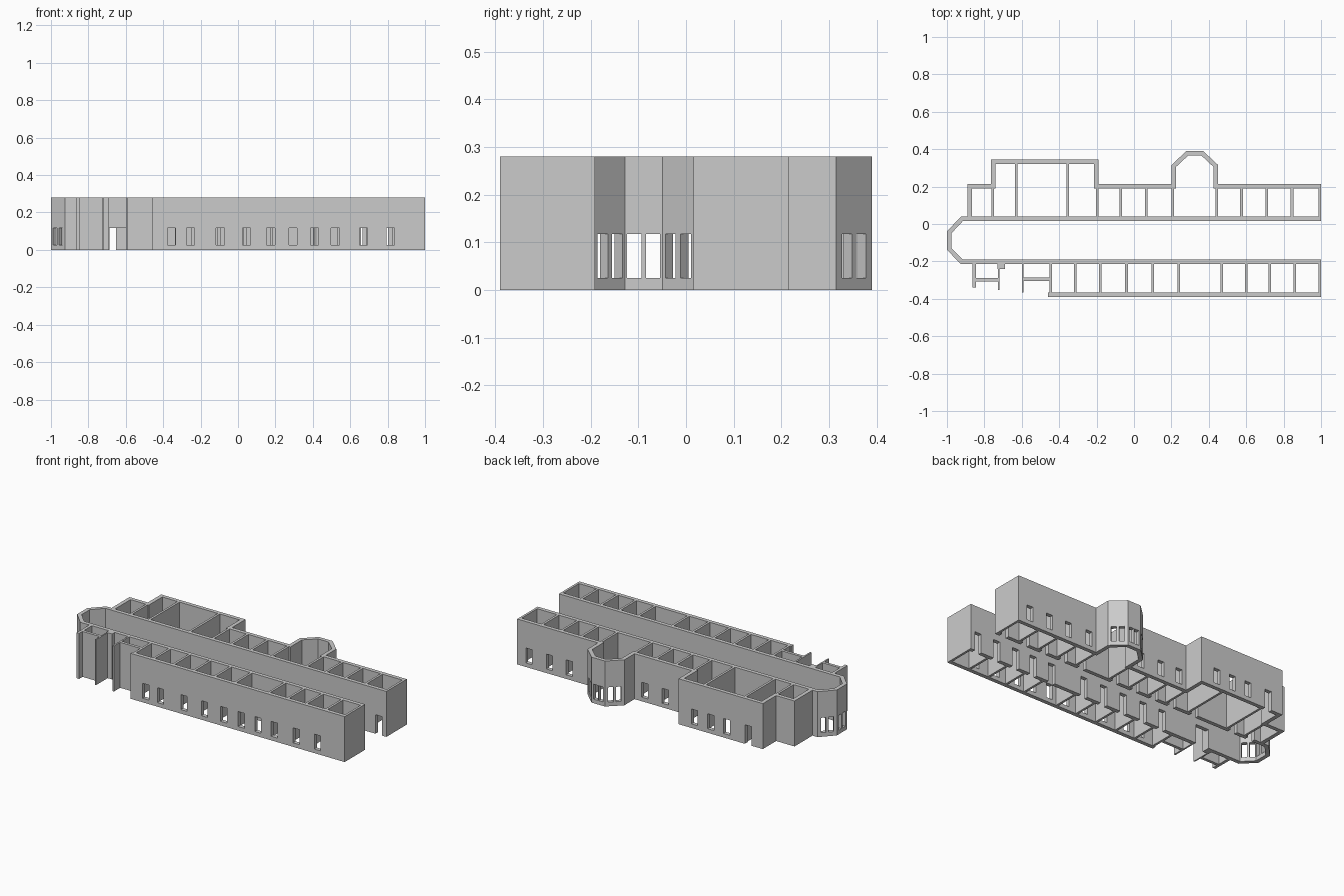
import bpy, bmesh
from mathutils import Vector

if "Cube" in bpy.data.objects:
    bpy.data.objects.remove(bpy.data.objects["Cube"])

HEIGHT, SILL, HEAD = 0.28, 0.025, 0.117
LEVELS = [0, SILL, HEAD, HEIGHT]
THICK, THIN = 0.024, 0.014

plaster = bpy.data.materials.new("grey_plaster")
plaster.use_nodes = True
grey = (0.6, 0.6, 0.6, 1)
plaster.diffuse_color = grey
plaster.node_tree.nodes["Principled BSDF"].inputs["Base Color"].default_value = grey


def wall_run(name, path, thick, openings=()):
    """Mitred wall along a path, thickened to the left of travel.
    Each opening is (segment, distance along it, width, is_door)."""
    pts = [Vector(p) for p in path]
    dirs = [(b - a).normalized() for a, b in zip(pts, pts[1:])]
    sides = [Vector((-d.y, d.x)) for d in dirs]
    columns, removed = [], {}
    for s, d in enumerate(dirs):
        before = sides[max(s - 1, 0)]
        mitre = (before + sides[s]) * thick / (1 + before.dot(sides[s]))
        columns.append((pts[s], mitre))
        for seg, dist, width, door in sorted(openings):
            if seg == s:
                removed[len(columns)] = (0, 1) if door else (1,)
                for end in (dist - width / 2, dist + width / 2):
                    columns.append((pts[s] + d * end, sides[s] * thick))
    columns.append((pts[-1], sides[-1] * thick))

    bm = bmesh.new()
    cache = {}

    def vert(c, k, inner):
        key = (c, k, inner)
        if key not in cache:
            p = columns[c][0] + columns[c][1] * inner
            cache[key] = bm.verts.new((p.x, p.y, LEVELS[k]))
        return cache[key]

    cells = {(c, k) for c in range(len(columns) - 1) for k in range(3)
             if k not in removed.get(c, ())}
    for c, k in cells:
        loop = [(c, k), (c + 1, k), (c + 1, k + 1), (c, k + 1)]
        near = [(c, k - 1), (c + 1, k), (c, k + 1), (c - 1, k)]
        bm.faces.new([vert(*p, 0) for p in loop])
        bm.faces.new([vert(*p, 1) for p in reversed(loop)])
        # close the reveals and ends
        for i, n in enumerate(near):
            if n not in cells:
                a, b = loop[i], loop[(i + 1) % 4]
                bm.faces.new([vert(*b, 0), vert(*a, 0), vert(*a, 1), vert(*b, 1)])
    bmesh.ops.recalc_face_normals(bm, faces=bm.faces)
    mesh = bpy.data.meshes.new(name)
    bm.to_mesh(mesh)
    bm.free()
    mesh.materials.append(plaster)
    obj = bpy.data.objects.new(name, mesh)
    bpy.context.collection.objects.link(obj)


def bay_windows(segments, lengths):
    return [(s, n * f, 0.03, False) for s, n in zip(segments, lengths) for f in (0.3, 0.7)]


# Room dividing lines
north_rooms = [-0.755, -0.63, -0.355, -0.197, -0.07, 0.065, 0.207, 0.443, 0.575, 0.71, 0.845, 0.993]
south_rooms = [-0.445, -0.315, -0.18, -0.04, 0.1, 0.24, 0.47, 0.6, 0.725, 0.86, 0.993]

# Corridor walls joined by the west bay, one door per room
doors = [(0, 1 - (x - 0.045), 0.045, True) for x in north_rooms]
doors += [(4, x - 0.045 + 0.925, 0.045, True) for x in south_rooms[1:]]
doors += [(4, -0.645 + 0.925, 0.09, True)]
wall_run("corridor_walls",
         [(1, 0.04), (-0.925, 0.04), (-1, -0.04), (-1, -0.138), (-0.925, -0.215), (1, -0.215)],
         THICK, doors + bay_windows((1, 2, 3), (0.11, 0.098, 0.107)))

# North outer wall with the bay and the raised block
north = [(1, 0.215), (0.45, 0.215), (0.45, 0.315), (0.37, 0.39), (0.28, 0.39), (0.2, 0.315),
         (0.2, 0.215), (-0.19, 0.215), (-0.19, 0.345), (-0.765, 0.345), (-0.765, 0.215),
         (-0.89, 0.215), (-0.89, 0.03)]
windows = [(0, 1 - x, 0.043, False) for x in (0.92, 0.78, 0.645, 0.5)]
windows += [(6, 0.2 - x, 0.043, False) for x in (0.13, -0.01, -0.14)]
windows += [(8, -0.19 - x, 0.043, False) for x in (-0.3, -0.41, -0.52)]
windows += [(8, 0.475, 0.045, True)]
wall_run("north_outer_wall", north, THICK,
         windows + bay_windows((2, 3, 4), (0.11, 0.09, 0.11)))

# South outer wall
south_x = (-0.355, -0.255, -0.095, 0.045, 0.175, 0.295, 0.41, 0.52, 0.67, 0.815)
wall_run("south_outer_wall", [(-0.46, -0.39), (1, -0.39)], THICK,
         [(0, x + 0.46, 0.043, False) for x in south_x])

# Partitions between rooms
for i, x in enumerate(north_rooms):
    top = 0.33 if i in (1, 2) else 0.205
    wall_run(f"north_partition_{i + 1}", [(x + THIN / 2, 0.03), (x + THIN / 2, top)], THIN)
for i, x in enumerate(south_rooms):
    wall_run(f"south_partition_{i + 1}", [(x + THIN / 2, -0.38), (x + THIN / 2, -0.205)], THIN)

# Unfinished porch walls at the south-west
wall_run("porch_west_wall", [(-0.845, -0.34), (-0.845, -0.205)], 0.018)
wall_run("porch_cross_wall", [(-0.85, -0.307), (-0.722, -0.307)], 0.018)
wall_run("porch_thin_wall", [(-0.72, -0.352), (-0.72, -0.205)], 0.008)
wall_run("porch_pier", [(-0.73, -0.24), (-0.69, -0.24)], 0.03)
wall_run("entry_side_wall", [(-0.59, -0.365), (-0.59, -0.205)], 0.01)
wall_run("entry_cross_wall", [(-0.595, -0.305), (-0.445, -0.305)], 0.018)
